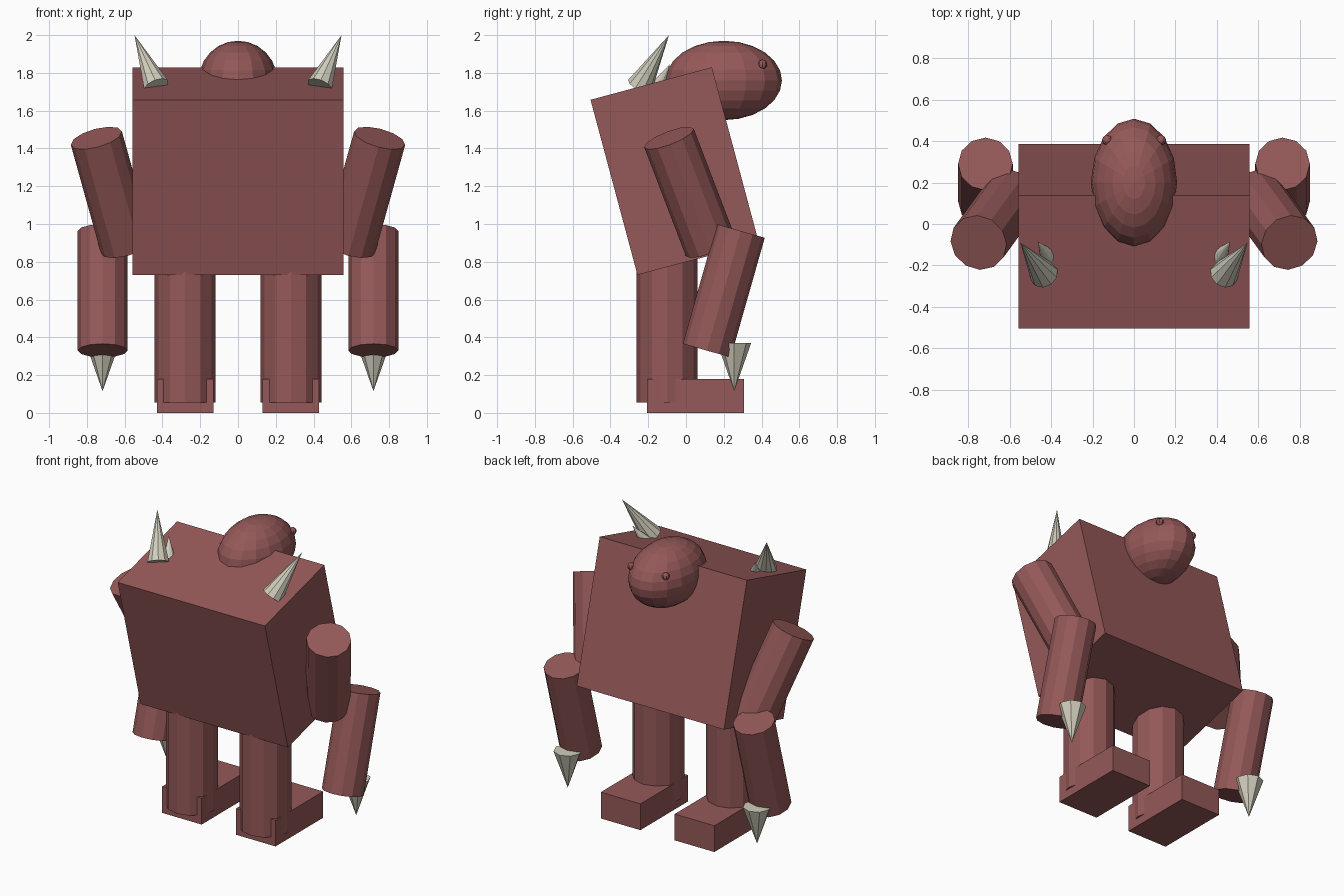
import bpy
import bmesh
from math import radians
from mathutils import Matrix, Vector

if "Cube" in bpy.data.objects:
    bpy.data.objects.remove(bpy.data.objects["Cube"], do_unlink=True)


def make_material(name, rgb):
    mat = bpy.data.materials.new(name)
    mat.use_nodes = True
    mat.diffuse_color = (*rgb, 1)
    mat.node_tree.nodes["Principled BSDF"].inputs["Base Color"].default_value = (*rgb, 1)
    return mat


hide = make_material("reddish brown hide", (0.30, 0.098, 0.098))
bone = make_material("pale bone", (0.64, 0.62, 0.51))


def finish(name, bm, mat):
    mesh = bpy.data.meshes.new(name)
    bm.to_mesh(mesh)
    bm.free()
    mesh.materials.append(mat)
    obj = bpy.data.objects.new(name, mesh)
    bpy.context.collection.objects.link(obj)
    return obj


def box(name, center, size, tilt=0):
    bm = bmesh.new()
    place = Matrix.Translation(center) @ Matrix.Rotation(radians(tilt), 4, "X")
    bmesh.ops.create_cube(bm, size=1, matrix=place @ Matrix.Diagonal((*size, 1)))
    return finish(name, bm, hide)


def ellipsoid(name, center, radii, segments, rings):
    bm = bmesh.new()
    place = Matrix.Translation(center) @ Matrix.Diagonal((*radii, 1))
    bmesh.ops.create_uvsphere(bm, u_segments=segments, v_segments=rings, radius=1, matrix=place)
    return finish(name, bm, hide)


def limb(name, start, end, r_start, r_end, mat, sides=12):
    """Cylinder or cone running from start to end."""
    start, end = Vector(start), Vector(end)
    axis = end - start
    turn = Vector((0, 0, 1)).rotation_difference(axis).to_matrix().to_4x4()
    bm = bmesh.new()
    bmesh.ops.create_cone(bm, cap_ends=True, segments=sides, radius1=r_start, radius2=r_end,
                          depth=axis.length,
                          matrix=Matrix.Translation((start + end) / 2) @ turn)
    return finish(name, bm, mat)


# Hunched body and head
box("torso", (0, -0.06, 1.28), (1.115, 0.665, 0.96), 15)
ellipsoid("head", (0, 0.2, 1.76), (0.208, 0.308, 0.21), 16, 12)

for side, s in (("left", 1), ("right", -1)):
    ellipsoid(f"{side}_eye", (s * 0.13, 0.405, 1.845), (0.025, 0.025, 0.025), 8, 6)

    # Arm with a claw
    limb(f"{side}_upper_arm", (s * 0.59, 0.13, 0.88), (s * 0.75, -0.09, 1.455), 0.14, 0.14, hide)
    limb(f"{side}_forearm", (s * 0.717, 0.11, 0.33), (s * 0.717, 0.29, 0.963), 0.132, 0.132, hide)
    limb(f"{side}_claw", (s * 0.717, 0.255, 0.37), (s * 0.717, 0.255, 0.115), 0.09, 0, bone, 8)

    # Leg and foot
    limb(f"{side}_leg", (s * 0.28, -0.1, 0.055), (s * 0.28, -0.1, 0.95), 0.162, 0.162, hide)
    box(f"{side}_foot", (s * 0.28, 0.05, 0.09), (0.30, 0.515, 0.18))

    # Shoulder spikes
    limb(f"{side}_large_spike", (s * 0.433, -0.245, 1.73), (s * 0.548, -0.09, 2.0), 0.07, 0, bone, 10)
    limb(f"{side}_small_spike", (s * 0.405, -0.165, 1.705), (s * 0.465, -0.085, 1.845), 0.045, 0, bone, 10)
